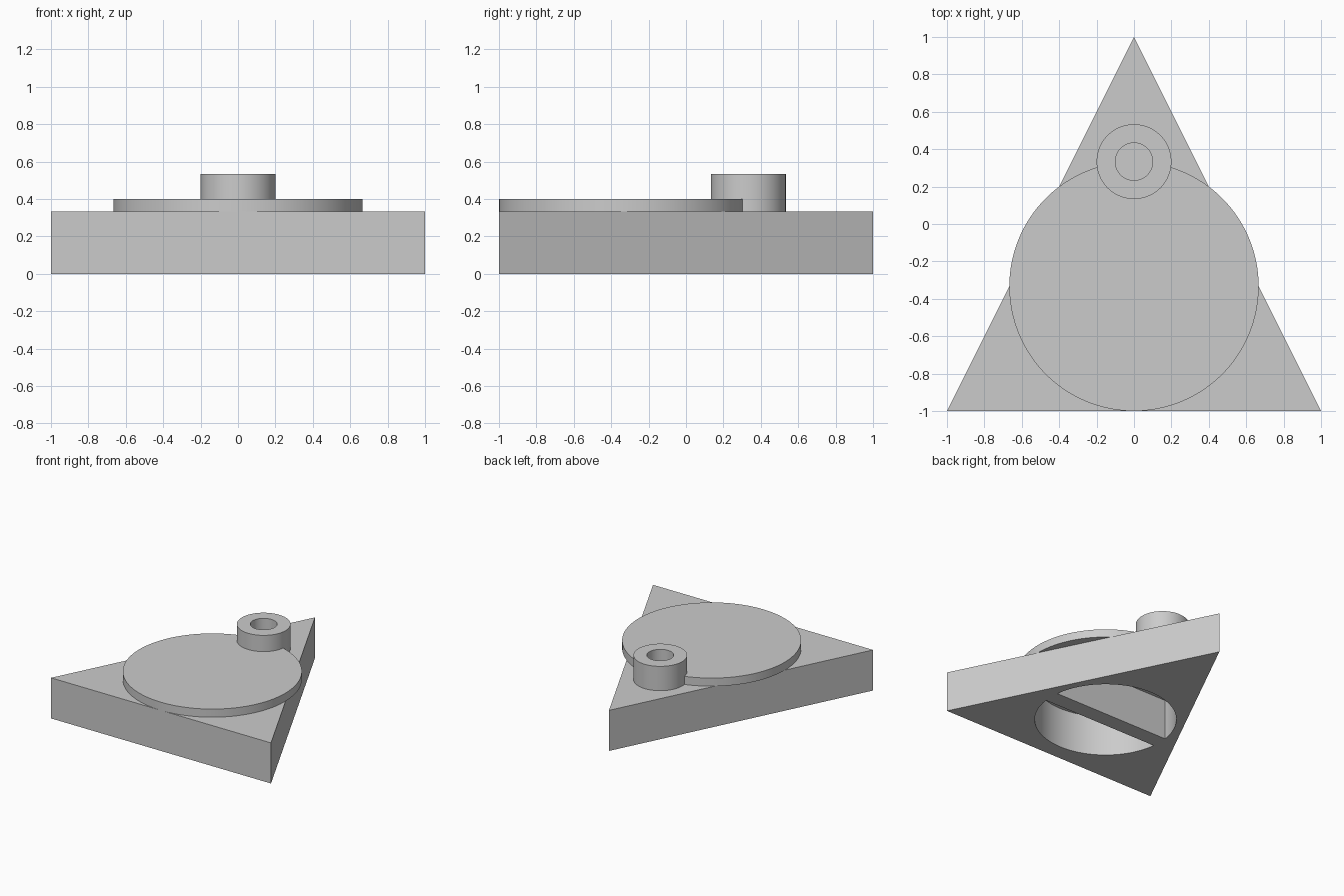
import bpy
import bmesh
from math import asin, cos, pi, sin

U = 1 / 15                      # design unit
BASE_TOP = 5 * U
DISC_Y, BOSS_Y = -5 * U, 5 * U
SEGMENTS = 128

cube = bpy.data.objects.get("Cube")
if cube:
    bpy.data.objects.remove(cube, do_unlink=True)

grey = bpy.data.materials.new("plain grey")
grey.use_nodes = True
grey.diffuse_color = (0.6, 0.6, 0.6, 1)
grey.node_tree.nodes["Principled BSDF"].inputs["Base Color"].default_value = grey.diffuse_color


def arc(radius, cy, start=0.0, end=2 * pi, count=SEGMENTS, closed=True):
    """Points along an arc centred on x = 0; a closed circle omits its last point."""
    steps = count if closed else count - 1
    angles = [start + (end - start) * i / steps for i in range(count)]
    return [(radius * cos(a), cy + radius * sin(a)) for a in angles]


def prism(name, outline, z0, z1):
    """Extrude a counter-clockwise outline from z0 to z1."""
    bm = bmesh.new()
    bottom = bm.faces.new([bm.verts.new((x, y, z0)) for x, y in outline])
    extruded = bmesh.ops.extrude_face_region(bm, geom=[bottom], use_keep_orig=True)
    top = [v for v in extruded["geom"] if isinstance(v, bmesh.types.BMVert)]
    bmesh.ops.translate(bm, verts=top, vec=(0, 0, z1 - z0))
    bmesh.ops.recalc_face_normals(bm, faces=bm.faces[:])
    mesh = bpy.data.meshes.new(name)
    bm.to_mesh(mesh)
    bm.free()
    mesh.materials.append(grey)
    obj = bpy.data.objects.new(name, mesh)
    bpy.context.collection.objects.link(obj)
    return obj


def activate(obj):
    bpy.ops.object.select_all(action="DESELECT")
    obj.select_set(True)
    bpy.context.view_layer.objects.active = obj


def cut(obj, cutter):
    activate(obj)
    mod = obj.modifiers.new("cut", "BOOLEAN")
    mod.operation = "DIFFERENCE"
    mod.solver = "EXACT"
    mod.object = cutter
    bpy.ops.object.modifier_apply(modifier=mod.name)


# Solid parts: triangular base, overhanging disc and raised boss
base = prism("triangular_base", [(-1, -1), (1, -1), (0, 1)], 0, BASE_TOP)
disc = prism("round_plate", arc(10 * U, DISC_Y), BASE_TOP, 6 * U)
boss = prism("boss", arc(3 * U, BOSS_Y), BASE_TOP, 8 * U)

# Two half-round pockets in the underside, leaving a straight rib between them
pocket_radius = 8 * U
edge = asin(U / pocket_radius)
cutters = []
for name, turn in (("back_pocket_cutter", 0), ("front_pocket_cutter", pi)):
    outline = arc(pocket_radius, DISC_Y, turn + edge, turn + pi - edge, SEGMENTS // 2, False)
    cutters.append(prism(name, outline, -U, 7 * U))
    cut(base, cutters[-1])

# Blind hole in the boss, passing through the plate edge
cutters.append(prism("hole_cutter", arc(1.5 * U, BOSS_Y), 4 * U, 9 * U))
cut(boss, cutters[-1])
cut(disc, cutters[-1])

for cutter in cutters:
    bpy.data.objects.remove(cutter, do_unlink=True)

# Smooth round walls, sharp rims
for part in (base, disc, boss):
    activate(part)
    bpy.ops.object.shade_smooth_by_angle(angle=pi / 6)
